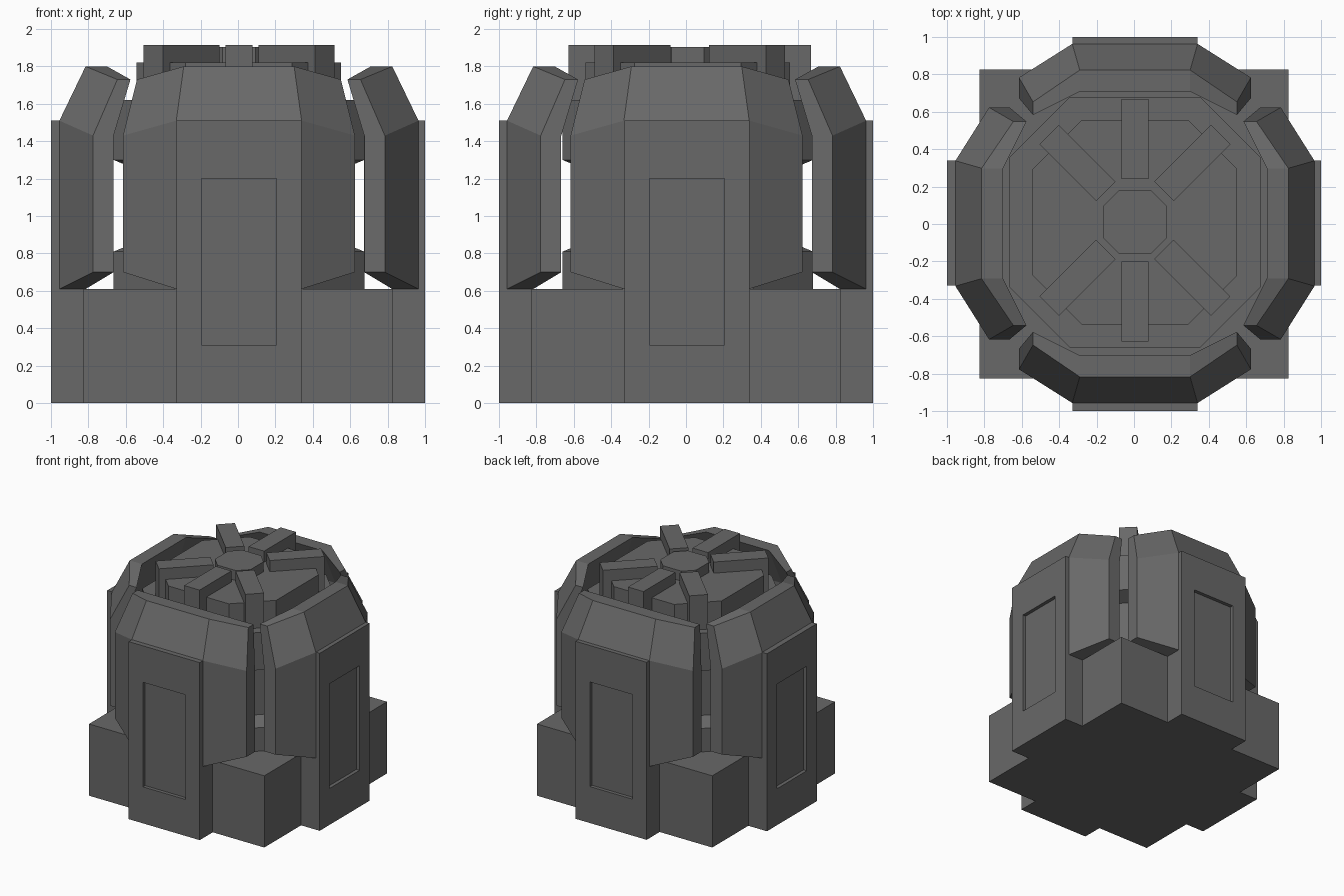
import bpy
import bmesh
import math
from mathutils import Matrix, Vector

cube = bpy.data.objects.get("Cube")
if cube:
    bpy.data.objects.remove(cube, do_unlink=True)

# Single dark grey metal
GREY = (0.14, 0.14, 0.14, 1.0)
metal = bpy.data.materials.new("dark_grey")
metal.diffuse_color = GREY
metal.use_nodes = True
metal.node_tree.nodes["Principled BSDF"].inputs["Base Color"].default_value = GREY

CENTRE = Vector((0.005, 0.01, 0))   # the turning core sits slightly off centre


def finish(bm, name, matrix=Matrix()):
    bmesh.ops.transform(bm, matrix=matrix, verts=bm.verts)
    bmesh.ops.recalc_face_normals(bm, faces=bm.faces)
    mesh = bpy.data.meshes.new(name)
    bm.to_mesh(mesh)
    bm.free()
    mesh.materials.append(metal)
    obj = bpy.data.objects.new(name, mesh)
    bpy.context.collection.objects.link(obj)
    return obj


def box_bm(lo, hi):
    bm = bmesh.new()
    bmesh.ops.create_cube(bm, size=1)
    for v in bm.verts:
        v.co = Vector([lo[i] if v.co[i] < 0 else hi[i] for i in range(3)])
    return bm


def loft(sections, name, matrix):
    """Skin a list of closed sections and cap both ends."""
    bm = bmesh.new()
    rings = [[bm.verts.new(p) for p in s] for s in sections]
    n = len(rings[0])
    for a, b in zip(rings, rings[1:]):
        for i in range(n):
            j = (i + 1) % n
            bm.faces.new((a[i], a[j], b[j], b[i]))
    bm.faces.new(rings[0])
    bm.faces.new(rings[-1])
    return finish(bm, name, matrix)


def octagon(r, z):
    c = r * 0.52
    return [(r, -c, z), (r, c, z), (c, r, z), (-c, r, z),
            (-r, c, z), (-r, -c, z), (-c, -r, z), (c, -r, z)]


# Square base block
finish(box_bm((-0.825, -0.825, 0), (0.825, 0.825, 0.61)), "base_block")

# Eight-sided core with a recessed waist, a raised deck and a hub
at_centre = Matrix.Translation(CENTRE)
waist = [(0.67, 0.6), (0.67, 0.81), (0.55, 0.86), (0.55, 1.25), (0.67, 1.3), (0.67, 1.62)]
loft([octagon(r, z) for r, z in waist], "core", at_centre)
loft([octagon(0.547, 1.6), octagon(0.547, 1.82)], "core_deck", at_centre)
loft([octagon(0.168, 1.8), octagon(0.168, 1.905)], "core_hub", at_centre)

# Six radial ribs on the deck
for i, angle in enumerate((45, 90, 135, 225, 270, 315)):
    spin = Matrix.Translation((0.005, 0.02, 0)) @ Matrix.Rotation(math.radians(angle), 4, "Z")
    finish(box_bm((0.22, -0.073, 1.6), (0.648, 0.073, 1.915)), f"radial_rib_{i + 1}", spin)

# Armour sections as (distance outward, lateral, height), outside bottom to inside bottom
MID = [(0.96, 0.335, 0.61), (0.96, 0.335, 1.51), (0.82, 0.295, 1.80),
       (0.705, 0.295, 1.80), (0.82, 0.335, 1.49), (0.82, 0.335, 0.61)]
END = [(0.78, 0.62, 0.70), (0.78, 0.62, 1.43), (0.65, 0.545, 1.73),
       (0.58, 0.545, 1.73), (0.67, 0.62, 1.43), (0.67, 0.62, 0.70)]


def section(points, side):
    return [(side * lateral, -out, z) for out, lateral, z in points]


# One armour shell and one windowed pillar on each of the four sides
for i, side in enumerate(("front", "left", "back", "right")):
    turn = Matrix.Rotation(math.radians(90 * i), 4, "Z")
    shift = Matrix.Translation((0.005, 0.003, 0))
    loft([section(END, -1), section(MID, -1), section(MID, 1), section(END, 1)],
         f"armour_{side}", shift @ turn)

    bm = box_bm((-0.335, -1.0, 0), (0.335, -0.822, 1.51))
    face = min(bm.faces, key=lambda f: f.calc_center_median().y)
    # Window outline first, then a second inset pushed back for its walls
    bmesh.ops.inset_individual(bm, faces=[face], thickness=0.1)
    for v in face.verts:
        v.co.x = math.copysign(0.2, v.co.x)
        v.co.z = 0.31 if v.co.z < 0.75 else 1.2
    floor = bmesh.ops.extrude_discrete_faces(bm, faces=[face])["faces"][0]
    for v in floor.verts:
        v.co.y += 0.03
    sideways = Matrix.Translation((0.005, 0, 0) if i % 2 == 0 else (0, 0.005, 0))
    finish(bm, f"pillar_{side}", sideways @ turn)
